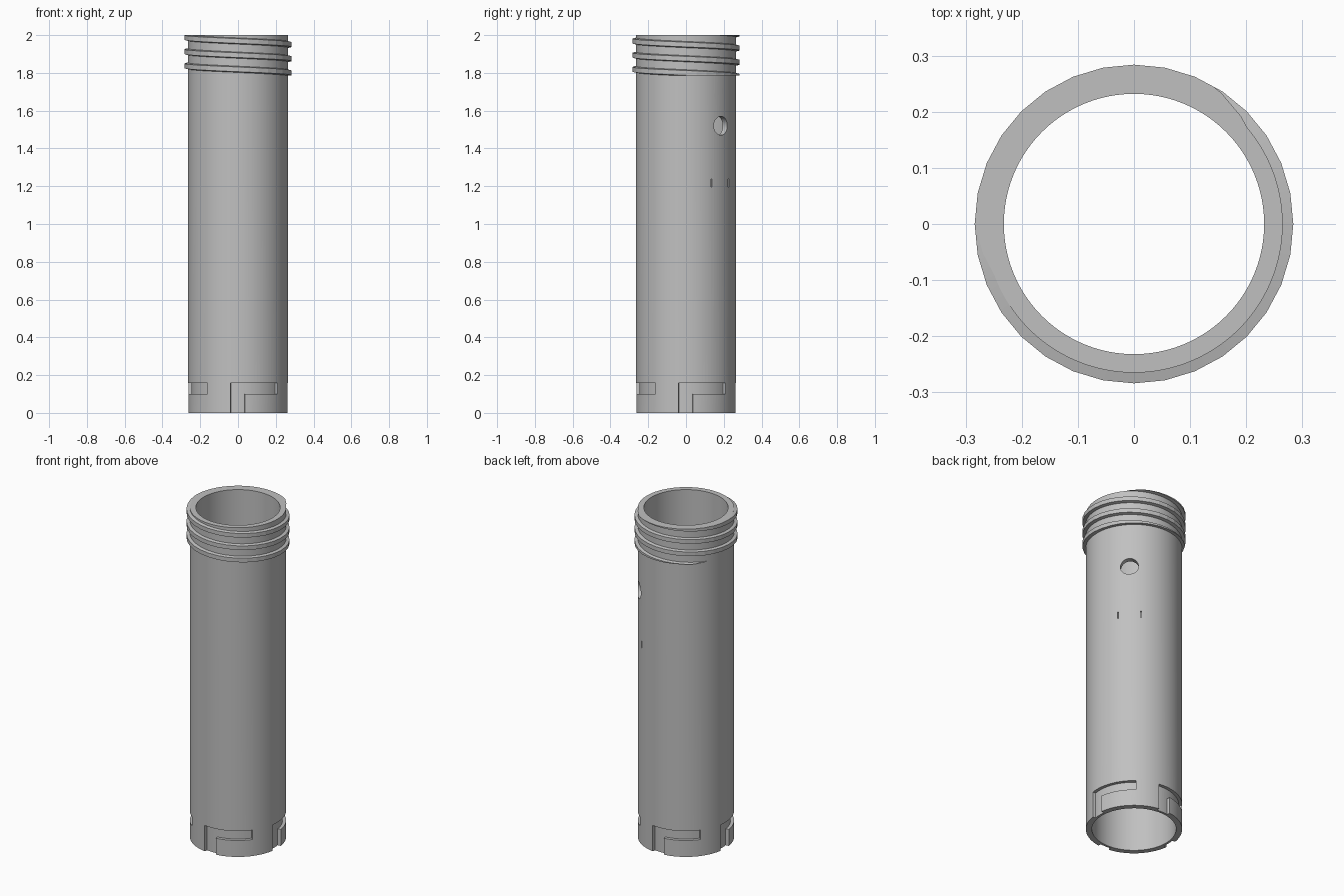
import bpy, bmesh, math
from mathutils import Matrix, Vector

cube = bpy.data.objects.get("Cube")
if cube:
    bpy.data.objects.remove(cube, do_unlink=True)

R_OUT, R_IN, R_GROOVE, R_THREAD = 0.265, 0.232, 0.246, 0.284
HEIGHT = 2.0
PITCH = 0.075

grey = bpy.data.materials.new("plain_grey")
grey.use_nodes = True
colour = (0.53, 0.53, 0.53, 1)
grey.diffuse_color = colour
grey.node_tree.nodes["Principled BSDF"].inputs["Base Color"].default_value = colour


def make_object(name, bm):
    bmesh.ops.recalc_face_normals(bm, faces=bm.faces)
    mesh = bpy.data.meshes.new(name)
    bm.to_mesh(mesh)
    bm.free()
    mesh.materials.append(grey)
    obj = bpy.data.objects.new(name, mesh)
    bpy.context.collection.objects.link(obj)
    return obj


def activate(obj):
    bpy.ops.object.select_all(action="DESELECT")
    obj.select_set(True)
    bpy.context.view_layer.objects.active = obj


def sweep(profile, angles, rise=lambda a: 0.0, closed=False):
    """Sweep an (r, z) profile around the z axis."""
    bm = bmesh.new()
    rings = [[bm.verts.new((r * math.cos(a), r * math.sin(a), z + rise(a)))
              for r, z in profile] for a in angles]
    n = len(profile)
    pairs = list(zip(rings, rings[1:]))
    if closed:
        pairs.append((rings[-1], rings[0]))
    for a, b in pairs:
        for i in range(n):
            j = (i + 1) % n
            bm.faces.new((a[i], a[j], b[j], b[i]))
    if not closed:
        bm.faces.new(rings[0])
        bm.faces.new(rings[-1])
    return bm


def rect(r0, r1, z0, z1):
    return [(r0, z0), (r1, z0), (r1, z1), (r0, z1)]


def arc_block(r0, r1, deg0, deg1, z0, z1, steps=16):
    angles = [math.radians(deg0 + (deg1 - deg0) * i / steps) for i in range(steps + 1)]
    return sweep(rect(r0, r1, z0, z1), angles)


def cut(target, bm):
    cutter = make_object("cutter", bm)
    cutter.hide_render = True
    activate(target)
    mod = target.modifiers.new("cut", "BOOLEAN")
    mod.operation = "DIFFERENCE"
    mod.solver = "EXACT"
    mod.object = cutter
    bpy.ops.object.modifier_apply(modifier=mod.name)
    bpy.data.objects.remove(cutter, do_unlink=True)


# Main tube
SEGS = 96
tube = make_object("tube_body", sweep(
    rect(R_IN, R_OUT, 0, HEIGHT),
    [math.tau * i / SEGS for i in range(SEGS)], closed=True))

# Four L-shaped locking grooves around the foot
for k in range(4):
    a = 90 * k
    cut(tube, arc_block(R_GROOVE, 0.3, a - 8.9, a + 7.8, -0.05, 0.13))
    cut(tube, arc_block(R_GROOVE, 0.3, a - 8.9, a + 52.4, 0.10, 0.157))

# Round hole through one wall
hole = bmesh.new()
bmesh.ops.create_cone(hole, cap_ends=True, segments=32, radius1=0.05, radius2=0.05, depth=0.2,
                      matrix=Matrix.Rotation(math.radians(44.5), 4, "Z")
                      @ Matrix.Translation((0.25, 0, 1.52))
                      @ Matrix.Rotation(math.pi / 2, 4, "Y"))
cut(tube, hole)

# Two small slits below the hole
for a in (30.7, 58.3):
    cut(tube, arc_block(0.255, 0.3, a - 0.8, a + 0.8, 1.195, 1.237, 2))

# Helical thread, trimmed flat at both ends
thread_profile = [(0.258, -0.0185), (R_THREAD, -0.0125), (R_THREAD, 0.0125), (0.258, 0.0185)]
thread_bm = sweep(thread_profile, [math.tau * i / 32 for i in range(-16, 121)],
                  rise=lambda a: 1.95 - PITCH * (a / math.tau - 1))
for z, side in ((HEIGHT, 1), (1.785, -1)):
    geom = thread_bm.verts[:] + thread_bm.edges[:] + thread_bm.faces[:]
    res = bmesh.ops.bisect_plane(thread_bm, geom=geom, dist=1e-6, plane_co=Vector((0, 0, z)),
                                 plane_no=Vector((0, 0, side)), clear_outer=True)
    edges = [e for e in res["geom_cut"] if isinstance(e, bmesh.types.BMEdge)]
    bmesh.ops.triangle_fill(thread_bm, edges=edges, use_beauty=True)
thread = make_object("screw_thread", thread_bm)

for obj in (tube, thread):
    activate(obj)
    bpy.ops.object.shade_smooth_by_angle(angle=math.radians(10 if obj is thread else 30))
